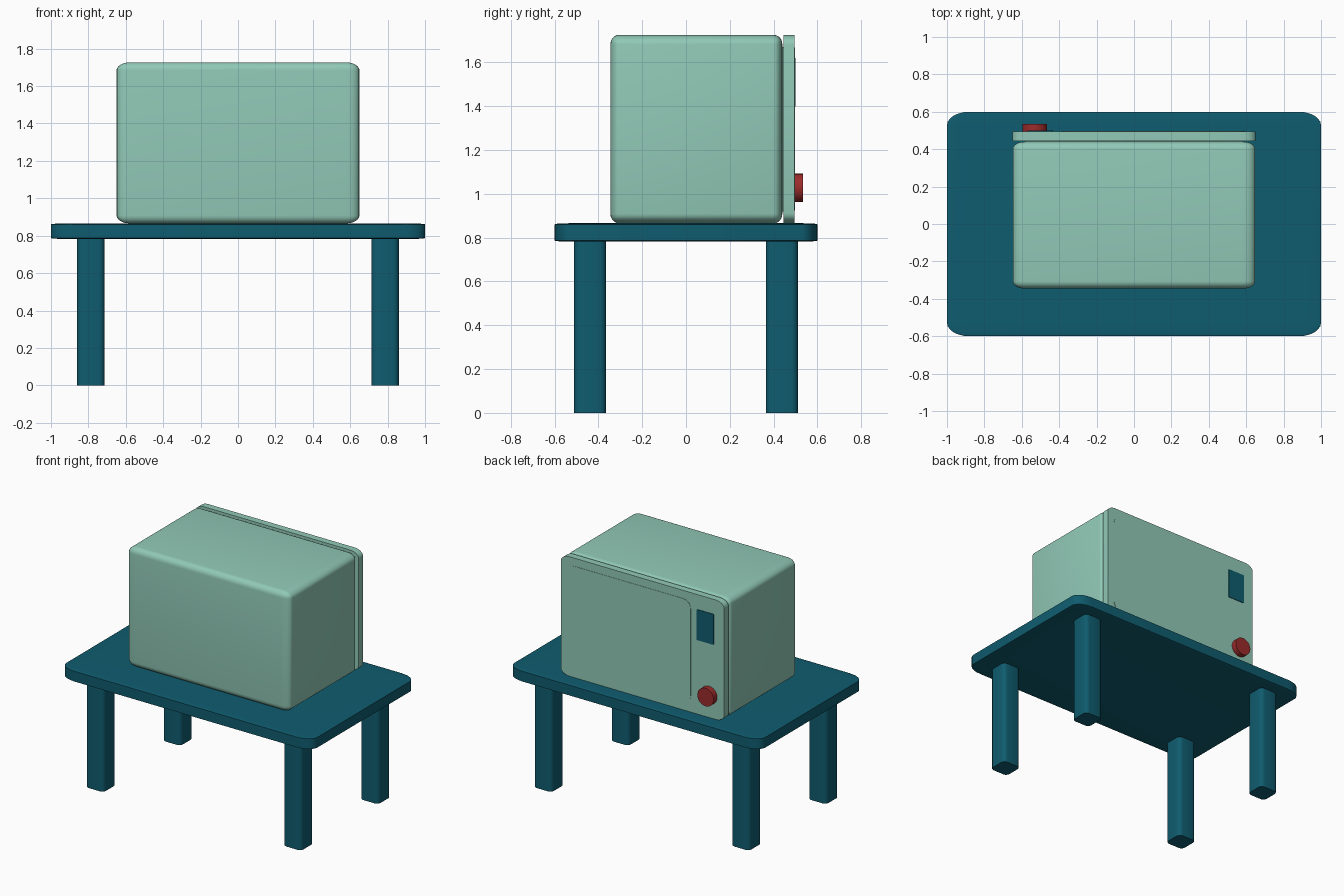
import bpy, bmesh, math
from mathutils import Matrix, Vector

if "Cube" in bpy.data.objects:
    bpy.data.objects.remove(bpy.data.objects["Cube"])


def material(name, srgb):
    m = bpy.data.materials.new(name)
    lin = [((c / 255 + 0.055) / 1.055) ** 2.4 for c in srgb]
    m.diffuse_color = (*lin, 1)
    m.use_nodes = True
    m.node_tree.nodes["Principled BSDF"].inputs["Base Color"].default_value = m.diffuse_color
    return m


mint = material("mint", (145, 201, 183))
teal = material("dark teal", (15, 92, 111))
red = material("red", (156, 43, 43))


def finish(bm, name, mat, angle):
    me = bpy.data.meshes.new(name)
    bm.to_mesh(me)
    bm.free()
    me.materials.append(mat)
    ob = bpy.data.objects.new(name, me)
    bpy.context.collection.objects.link(ob)
    bpy.ops.object.select_all(action='DESELECT')
    ob.select_set(True)
    bpy.context.view_layer.objects.active = ob
    bpy.ops.object.shade_smooth_by_angle(angle=math.radians(angle))
    return ob


def box(name, mat, lo, hi, bevel=0, axis=None, absolute=False, segs=6, angle=35):
    """Box from corner to corner; rounds all edges, or only those along axis.
    The bevel is a share of each side unless absolute."""
    lo, hi = Vector(lo), Vector(hi)
    bm = bmesh.new()
    bmesh.ops.create_cube(bm, size=1)
    size = Matrix.Diagonal(hi - lo).to_4x4()
    if absolute:
        bm.transform(size)
    if bevel:
        edges = [e for e in bm.edges if axis is None or
                 abs((e.verts[0].co - e.verts[1].co)[axis]) > 1e-5]
        bmesh.ops.bevel(bm, geom=edges, offset=bevel, segments=segs,
                        profile=0.5, affect='EDGES')
    if not absolute:
        bm.transform(size)
    bm.transform(Matrix.Translation((lo + hi) / 2))
    return finish(bm, name, mat, angle)


# Table
box("table_top", teal, (-1, -0.6, 0.782), (1, 0.6, 0.866), 0.06)
for sx, side in ((-1, "left"), (1, "right")):
    for sy, end in ((-1, "front"), (1, "back")):
        x, y = sx * 0.787, sy * 0.438
        box(f"{end}_{side}_leg", teal, (x - 0.073, y - 0.073, 0),
            (x + 0.073, y + 0.073, 0.79), 0.03, 2, True, 4)

# Oven body and door panel
box("oven_body", mint, (-0.648, -0.345, 0.866), (0.648, 0.44, 1.726), 0.05)
box("door_panel", mint, (-0.65, 0.445, 0.866), (0.65, 0.495, 1.726), 0.052, 1)
box("door_gap_filler", mint, (-0.58, 0.42, 0.92), (0.58, 0.46, 1.67))

# Door window and display plates
box("door_window", mint, (-0.385, 0.49, 0.925), (0.595, 0.497, 1.668),
    0.06, 1, True)
box("display", teal, (-0.57, 0.49, 1.40), (-0.432, 0.499, 1.62), 0.006, 1, True, 2)

# Control knob
bm = bmesh.new()
bmesh.ops.create_cone(bm, cap_ends=True, segments=32, radius1=0.065,
                      radius2=0.065, depth=0.045)
bm.transform(Matrix.Translation((-0.53, 0.5125, 1.027)) @
             Matrix.Rotation(-math.pi / 2, 4, 'X'))
finish(bm, "control_knob", red, 35)
